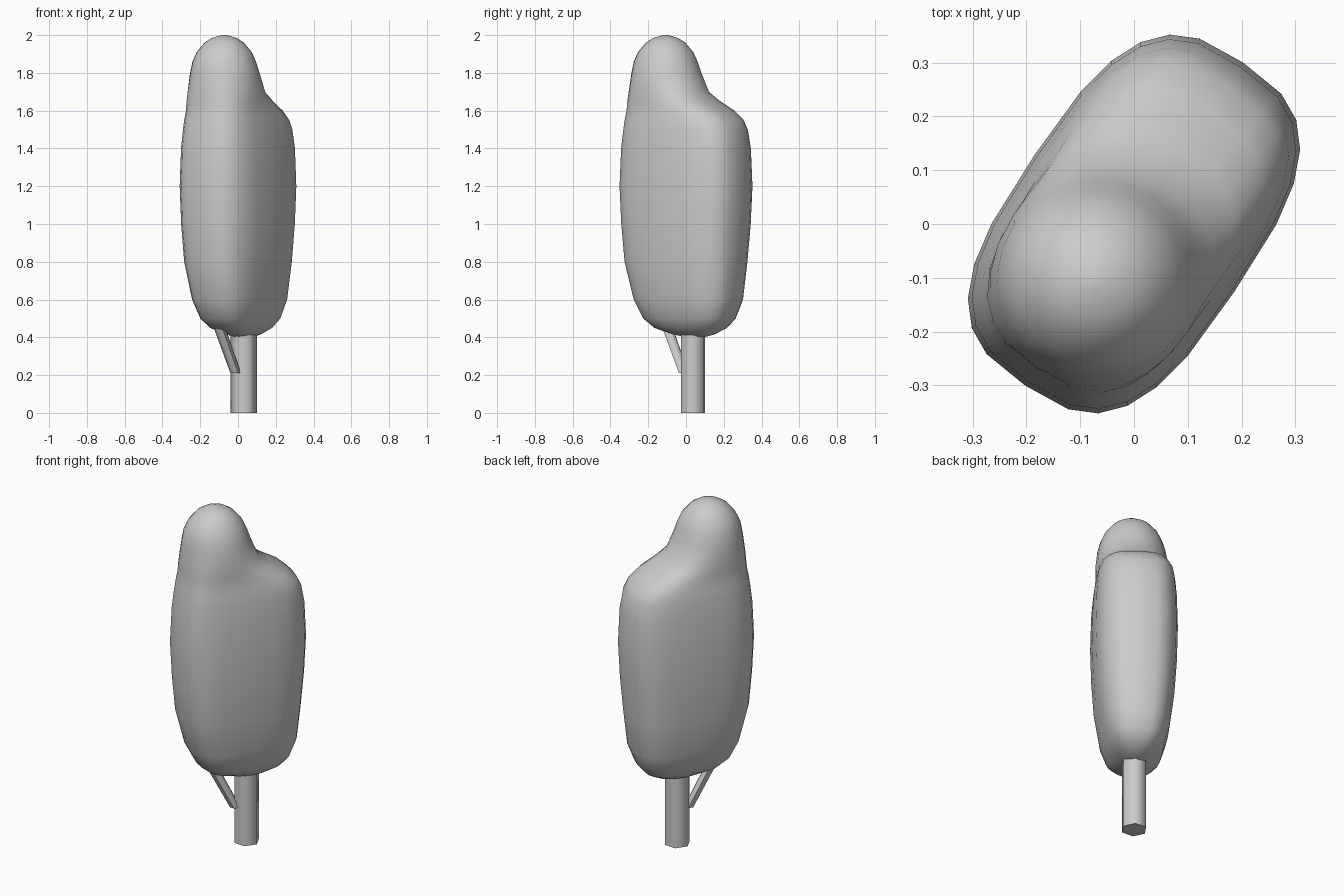
import bpy, bmesh, math

if "Cube" in bpy.data.objects:
    bpy.data.objects.remove(bpy.data.objects["Cube"])

ANG = math.radians(56)   # direction of the crown's long axis
CU, SU = math.cos(ANG), math.sin(ANG)


def spow(c, n):
    return math.copysign(abs(c) ** (2 / n), c)


def ring(bm, center, a, b, n, seg):
    """Horizontal superellipse ring, long axis turned to ANG."""
    out = []
    for i in range(seg):
        t = 2 * math.pi * i / seg
        u, v = a * spow(math.cos(t), n), b * spow(math.sin(t), n)
        out.append(bm.verts.new((center[0] + u * CU - v * SU,
                                 center[1] + u * SU + v * CU, center[2])))
    return out


def loft(name, rings, seg):
    bm = bmesh.new()
    loops = [ring(bm, *r, seg) for r in rings]
    for p, q in zip(loops, loops[1:]):
        for i in range(seg):
            j = (i + 1) % seg
            bm.faces.new((p[i], p[j], q[j], q[i]))
    bm.faces.new(loops[0][::-1])
    bm.faces.new(loops[-1])
    bmesh.ops.recalc_face_normals(bm, faces=bm.faces)
    me = bpy.data.meshes.new(name)
    bm.to_mesh(me)
    bm.free()
    ob = bpy.data.objects.new(name, me)
    bpy.context.collection.objects.link(ob)
    bpy.ops.object.select_all(action='DESELECT')
    ob.select_set(True)
    bpy.context.view_layer.objects.active = ob
    bpy.ops.object.shade_smooth_by_angle(angle=math.radians(62))
    return ob


# Crown: z, offset along long axis, half length, half width, squareness
profile = [
    (0.40, 0.06, 0.05, 0.03, 2.0),
    (0.415, 0.05, 0.12, 0.07, 2.3),
    (0.45, 0.03, 0.205, 0.115, 2.8),
    (0.50, 0.022, 0.255, 0.15, 3),
    (0.60, 0.015, 0.30, 0.18, 3),
    (0.80, 0.0, 0.335, 0.207, 3),
    (1.00, 0.0, 0.352, 0.22, 3),
    (1.20, 0.0, 0.362, 0.225, 3),
    (1.40, 0.0, 0.353, 0.22, 3),
    (1.50, -0.003, 0.338, 0.212, 3),
    (1.55, -0.012, 0.322, 0.206, 3),
    (1.60, -0.035, 0.29, 0.197, 2.9),
    (1.65, -0.078, 0.245, 0.195, 2.6),
    (1.70, -0.11, 0.212, 0.195, 2.2),
    (1.80, -0.125, 0.186, 0.184, 2),
    (1.86, -0.13, 0.17, 0.168, 2),
    (1.91, -0.13, 0.147, 0.146, 2),
    (1.96, -0.13, 0.105, 0.105, 2),
    (1.985, -0.13, 0.065, 0.065, 2),
    (2.00, -0.13, 0.015, 0.015, 2),
]
loft("crown", [((u * CU, u * SU, z), a, b, n) for z, u, a, b, n in profile], 24)

# Trunk and side branch: six-sided posts
loft("trunk", [((0.03, 0.037, z), 0.07, 0.07, 2) for z in (0, 0.5)], 6)
loft("branch", [((-0.012, -0.012, 0.21), 0.028, 0.028, 2),
                ((-0.115, -0.115, 0.5), 0.032, 0.032, 2)], 6)
